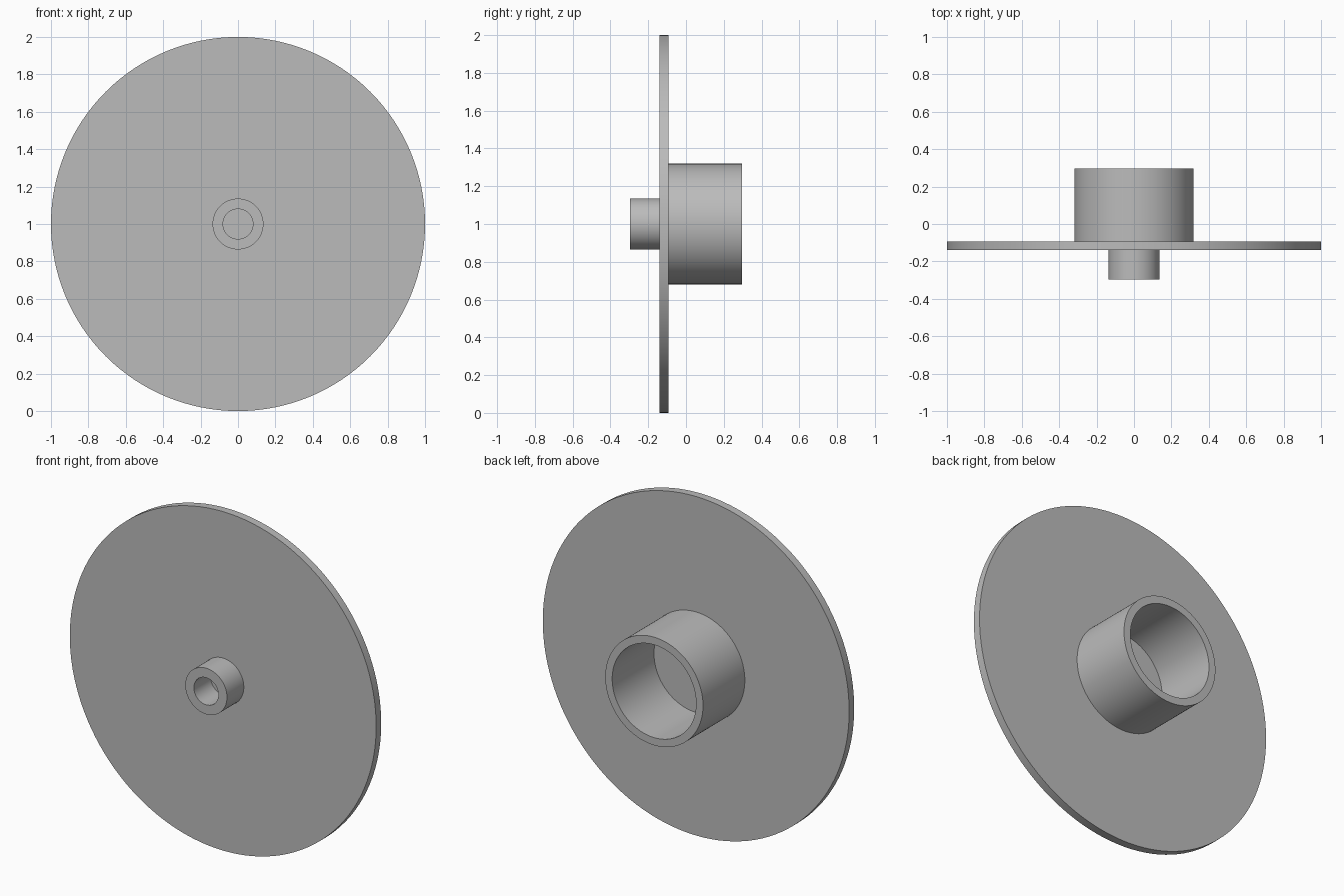
import bpy
import bmesh
import math
from mathutils import Matrix, Vector

cube = bpy.data.objects.get("Cube")
if cube:
    bpy.data.objects.remove(cube, do_unlink=True)

CENTRE_Z = 1.0
SEGMENTS = 128

grey = bpy.data.materials.new("plain_grey")
grey.use_nodes = True
colour = (0.5, 0.5, 0.5, 1.0)
grey.diffuse_color = colour
grey.node_tree.nodes["Principled BSDF"].inputs["Base Color"].default_value = colour


def lathe(name, profile):
    """Spin (radius, y) points around the horizontal y axis."""
    bm = bmesh.new()
    verts = [bm.verts.new((r, y, 0)) for r, y in profile]
    edges = [bm.edges.new(pair) for pair in zip(verts, verts[1:])]
    bmesh.ops.spin(bm, geom=verts + edges, cent=(0, 0, 0), axis=(0, 1, 0),
                   angle=math.tau, steps=SEGMENTS, use_merge=True)
    bmesh.ops.remove_doubles(bm, verts=bm.verts, dist=0.0001)
    bmesh.ops.recalc_face_normals(bm, faces=bm.faces)
    # Open profiles: make sure the outermost wall faces outwards
    wall = max(bm.faces, key=lambda f: Vector((f.calc_center_median().x, 0, f.calc_center_median().z)).length
               - abs(f.normal.y))
    mid = wall.calc_center_median()
    if wall.normal.dot(Vector((mid.x, 0, mid.z))) < 0:
        bmesh.ops.reverse_faces(bm, faces=bm.faces)
    bmesh.ops.transform(bm, matrix=Matrix.Translation((0, 0, CENTRE_Z)), verts=bm.verts)
    mesh = bpy.data.meshes.new(name)
    bm.to_mesh(mesh)
    bm.free()
    mesh.materials.append(grey)
    obj = bpy.data.objects.new(name, mesh)
    bpy.context.collection.objects.link(obj)
    bpy.ops.object.select_all(action='DESELECT')
    obj.select_set(True)
    bpy.context.view_layer.objects.active = obj
    bpy.ops.object.shade_smooth_by_angle(angle=math.radians(30))
    return obj


def tube(name, outer, inner, base, rim):
    """Hollow collar standing on the plate."""
    return lathe(name, [(outer, base), (outer, rim), (inner, rim), (inner, base)])


FRONT, BACK = -0.14, -0.093

# Large thin plate
lathe("round_plate", [(0, FRONT), (1, FRONT), (1, BACK), (0, BACK)])
# Small collar at the front, wide collar at the back
tube("front_collar", 0.136, 0.08, FRONT, -0.297)
tube("back_collar", 0.319, 0.274, BACK, 0.297)
